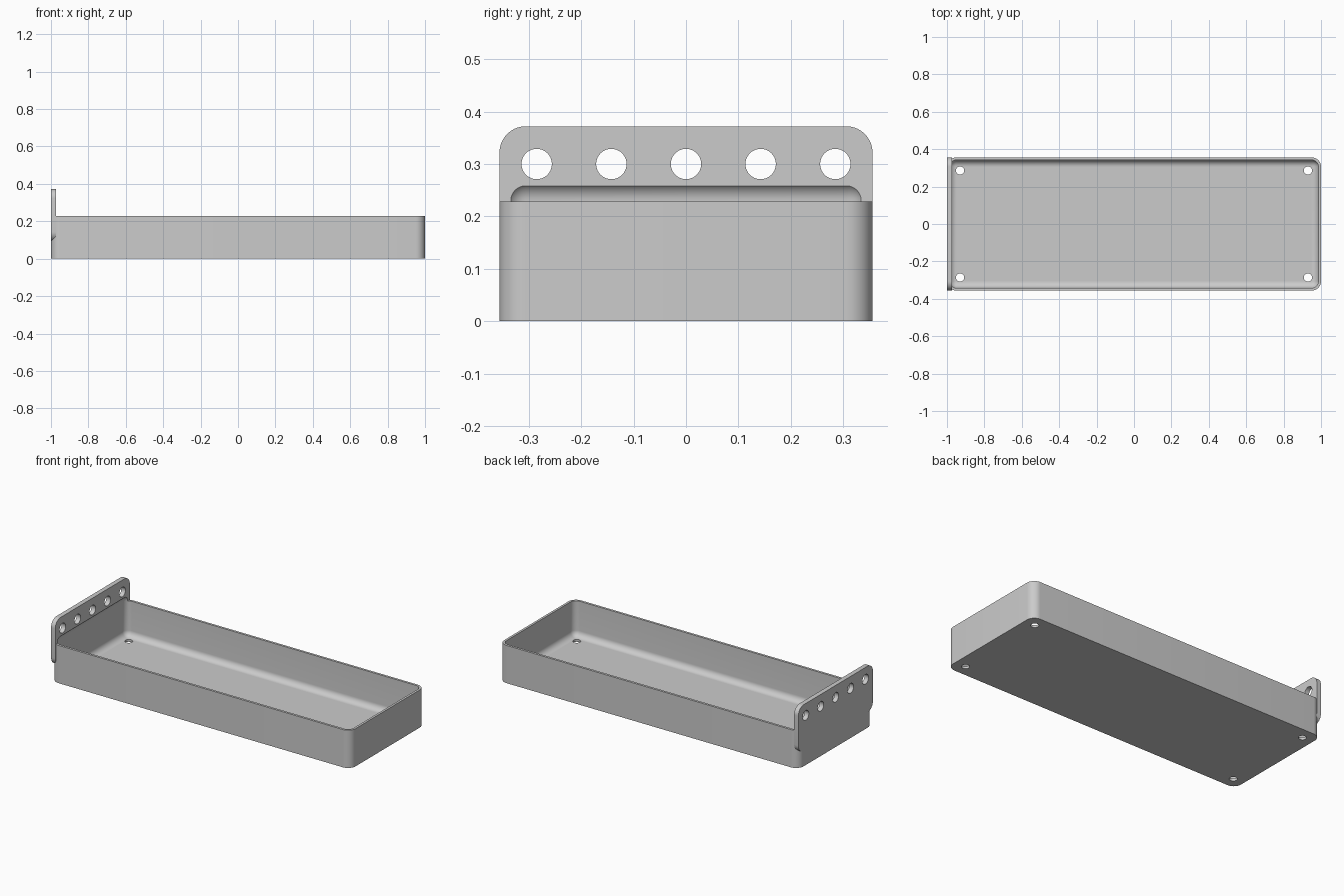
import bpy, bmesh, math
from mathutils import Matrix

if "Cube" in bpy.data.objects:
    bpy.data.objects.remove(bpy.data.objects["Cube"], do_unlink=True)

HALF_Y, RIM, TOP = 0.356, 0.228, 0.372
WALL, CORNER = 0.014, 0.05
PLATE = 0.028

grey = bpy.data.materials.new("plain_grey")
grey.use_nodes = True
colour = (0.6, 0.6, 0.6, 1)
grey.diffuse_color = colour
grey.node_tree.nodes["Principled BSDF"].inputs["Base Color"].default_value = colour


def finish(bm, name):
    mesh = bpy.data.meshes.new(name)
    bm.to_mesh(mesh)
    bm.free()
    mesh.materials.append(grey)
    obj = bpy.data.objects.new(name, mesh)
    bpy.context.collection.objects.link(obj)
    return obj


def rounded_box(name, low, high, radius, axis=None, segments=10):
    """Box with every edge rounded, or only the edges along one axis."""
    bm = bmesh.new()
    bmesh.ops.create_cube(bm, size=1)
    for v in bm.verts:
        v.co = [(a + b) / 2 + c * (b - a) for a, b, c in zip(low, high, v.co)]
    edges = [e for e in bm.edges if axis is None
             or abs((e.verts[0].co - e.verts[1].co).normalized()[axis]) > 0.9]
    bmesh.ops.bevel(bm, geom=edges, offset=radius, segments=segments,
                    profile=0.5, affect='EDGES')
    return finish(bm, name)


def cylinder(name, centre, radius, depth, along_x=False):
    bm = bmesh.new()
    bmesh.ops.create_cone(bm, cap_ends=True, segments=40, radius1=radius,
                          radius2=radius, depth=depth)
    turn = Matrix.Rotation(math.pi / 2 if along_x else 0, 4, 'Y')
    bm.transform(Matrix.Translation(centre) @ turn)
    return finish(bm, name)


def combine(target, other, operation):
    """Apply one boolean and remove the helper."""
    bpy.context.view_layer.objects.active = target
    mod = target.modifiers.new("combine", 'BOOLEAN')
    mod.operation, mod.solver, mod.object = operation, 'EXACT', other
    bpy.ops.object.modifier_apply(modifier=mod.name)
    bpy.data.objects.remove(other, do_unlink=True)


# Tray body with rounded upright corners
tray = rounded_box("tray", (-1, -HALF_Y, 0), (1, HALF_Y, RIM), CORNER, axis=2)

# Hanging plate on the end, flush with the tray end
plate = rounded_box("hanging_plate", (-1, -HALF_Y, 0.093),
                    (-1 + PLATE, HALF_Y, TOP), CORNER, axis=0)
combine(tray, plate, 'UNION')

# Hollow with filleted floor, undercutting the plate slightly
hollow = rounded_box("hollow", (-1 + WALL, -HALF_Y + WALL, WALL),
                     (1 - WALL, HALF_Y - WALL, 0.266), CORNER - WALL)
combine(tray, hollow, 'DIFFERENCE')

# Row of holes in the plate
for i in range(-2, 3):
    hole = cylinder("plate_hole", (-1 + PLATE / 2, i * 0.1425, 0.3), 0.029, 0.1, True)
    combine(tray, hole, 'DIFFERENCE')

# Drain holes in the floor corners
for x in (-0.93, 0.93):
    for y in (-0.286, 0.286):
        combine(tray, cylinder("drain_hole", (x, y, 0), 0.022, 0.1), 'DIFFERENCE')

# Smooth rounded surfaces, crisp edges
bpy.ops.object.select_all(action='DESELECT')
tray.select_set(True)
bpy.context.view_layer.objects.active = tray
bpy.ops.object.shade_smooth_by_angle(angle=math.radians(30))
